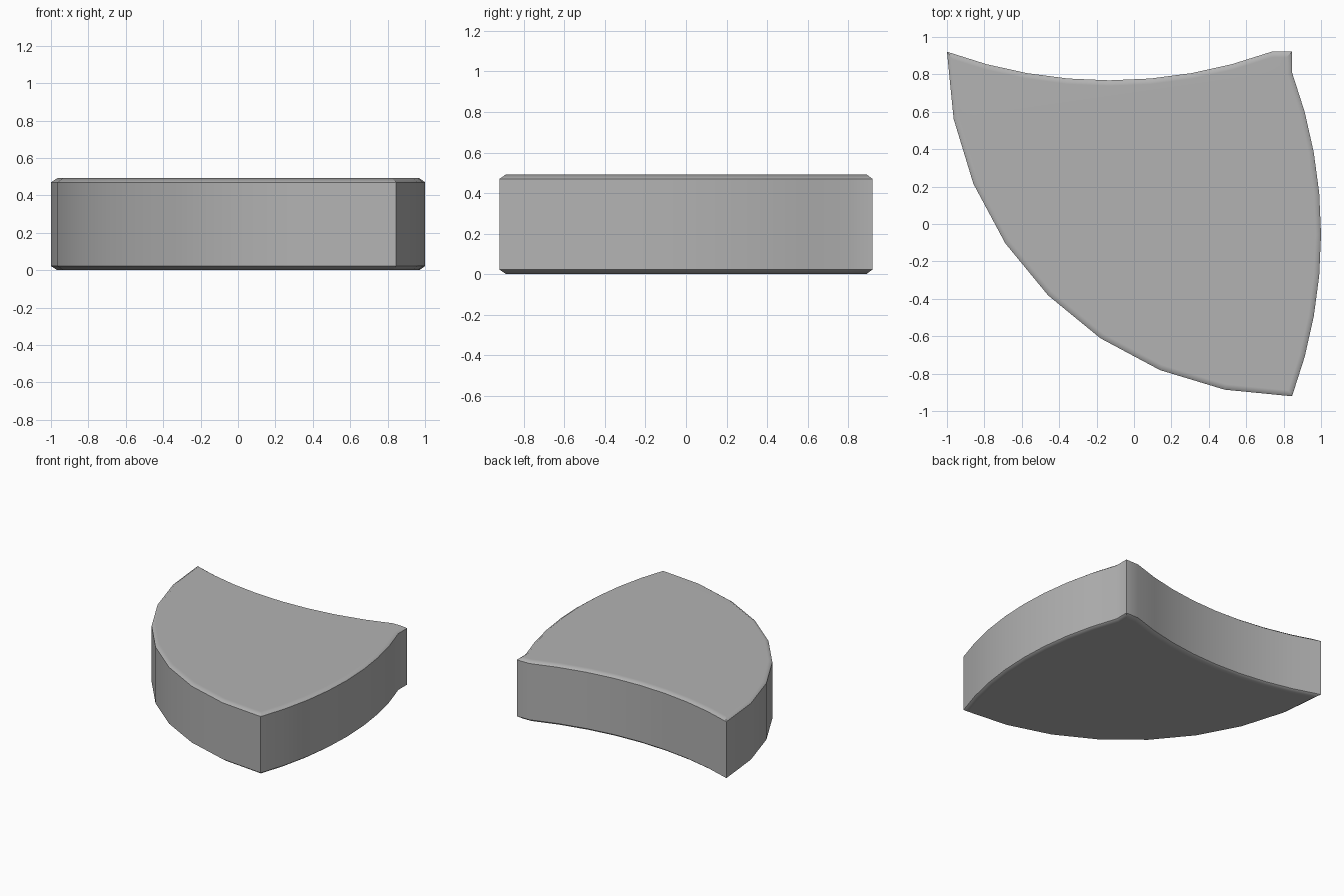
import bpy
import math
from mathutils import Vector

if "Cube" in bpy.data.objects:
    bpy.data.objects.remove(bpy.data.objects["Cube"])

HEIGHT, INSET, LIP = 0.492, 0.03, 0.022


def arc(p, q, sag, n=8):
    """n points from p towards q (q excluded), bulging right by sag."""
    p, q = Vector(p), Vector(q)
    along = (q - p).normalized()
    out = Vector((along.y, -along.x)) * math.copysign(1, sag)
    half = (q - p).length / 2
    r = (half ** 2 + sag ** 2) / (2 * abs(sag))
    a = math.asin(half / r)
    pts = []
    for i in range(n):
        t = -a + 2 * a * i / n
        pts.append((p + q) / 2 + along * r * math.sin(t)
                   + out * r * (math.cos(t) - math.cos(a)))
    return pts


def shrink(pts, d):
    """Mitred inward offset of a counter-clockwise outline."""
    res = []
    for i, p in enumerate(pts):
        e1 = (p - pts[i - 1]).normalized()
        e2 = (pts[(i + 1) % len(pts)] - p).normalized()
        n1, n2 = Vector((-e1.y, e1.x)), Vector((-e2.y, e2.x))
        res.append(p + (n1 + n2) * d / (1 + n1.dot(n2)))
    return res


# Outline: quarter circle, bulging right side, short tip, hollow back
outline = arc((-1, 0.921), (0.845, -0.921), 1.843 * (1 - math.cos(math.pi / 4)))
outline += arc((0.845, -0.921), (0.845, 0.81), 0.155)
outline += [Vector((0.845, 0.81)), Vector((0.845, 0.921))]
outline += arc((0.735, 0.921), (-1, 0.921), -0.153)
inner = shrink(outline, INSET)

# Slab: stacked rings with chamfered rims
rings = [(inner, 0), (outline, LIP), (outline, HEIGHT - LIP), (inner, HEIGHT)]
n = len(outline)
verts = [(p.x, p.y, z) for ring, z in rings for p in ring]
faces = [tuple(reversed(range(n))), tuple(range(3 * n, 4 * n))]
for k in range(3):
    for i in range(n):
        j = (i + 1) % n
        faces.append((k * n + i, k * n + j, (k + 1) * n + j, (k + 1) * n + i))

mesh = bpy.data.meshes.new("curved_slab")
mesh.from_pydata(verts, [], faces)
slab = bpy.data.objects.new("curved_slab", mesh)
bpy.context.collection.objects.link(slab)

# Darker grey
grey = bpy.data.materials.new("dark_grey")
grey.diffuse_color = (0.45, 0.45, 0.45, 1)
grey.use_nodes = True
grey.node_tree.nodes["Principled BSDF"].inputs["Base Color"].default_value = grey.diffuse_color
mesh.materials.append(grey)

# Soft rims and curved walls, crisp corners
bpy.context.view_layer.objects.active = slab
slab.select_set(True)
bpy.ops.object.shade_smooth_by_angle(angle=math.radians(40))
weighted = slab.modifiers.new("weighted_normals", 'WEIGHTED_NORMAL')
weighted.keep_sharp = True
